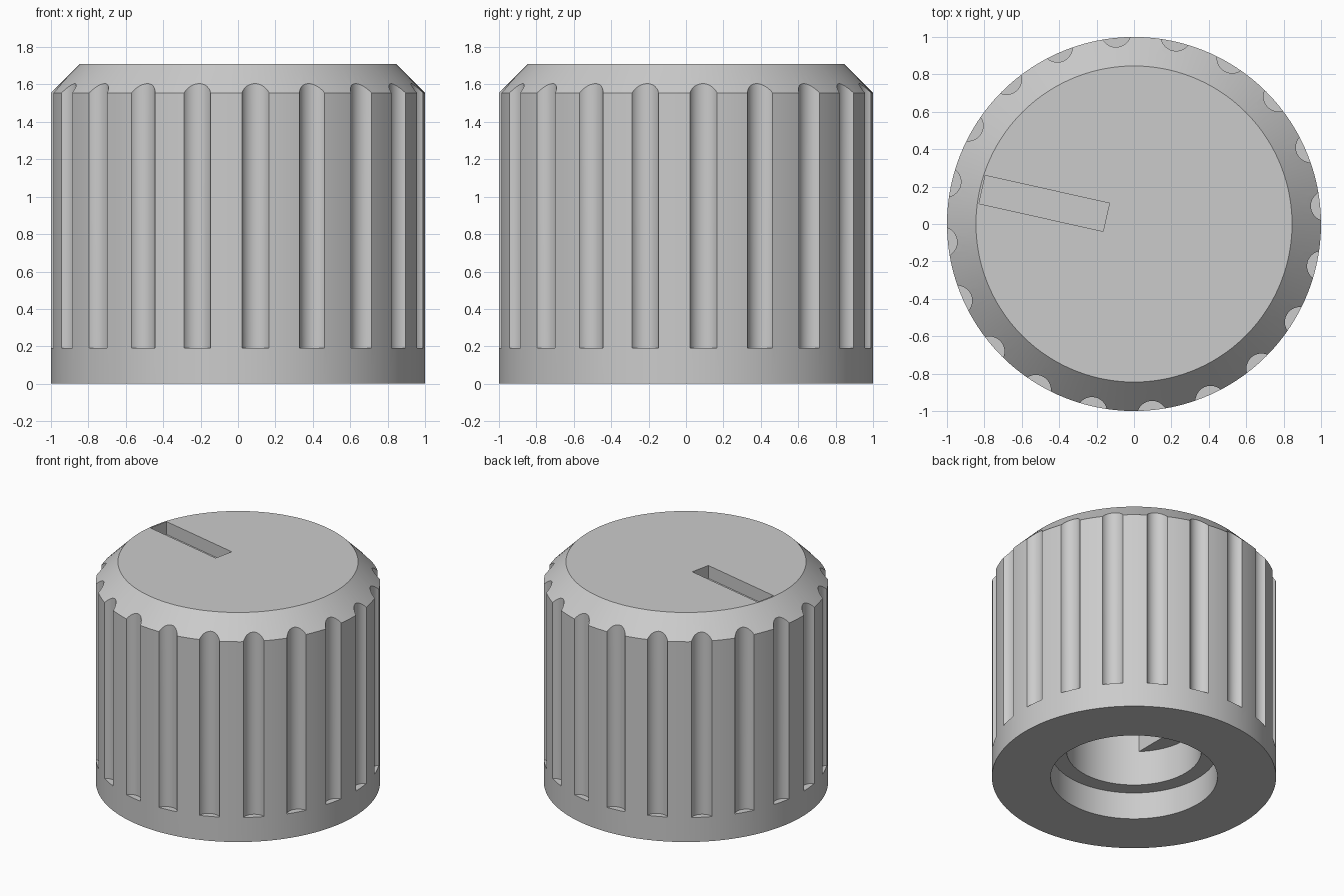
import bpy, bmesh
from math import sin, cos, pi, radians
from mathutils import Matrix, Vector

cube = bpy.data.objects.get("Cube")
if cube:
    bpy.data.objects.remove(cube, do_unlink=True)

grey = bpy.data.materials.new("light grey plastic")
grey.use_nodes = True
COLOUR = (0.6, 0.6, 0.6, 1)
grey.diffuse_color = COLOUR
grey.node_tree.nodes["Principled BSDF"].inputs["Base Color"].default_value = COLOUR


def make_object(name, bm):
    bmesh.ops.recalc_face_normals(bm, faces=bm.faces)
    mesh = bpy.data.meshes.new(name)
    bm.to_mesh(mesh)
    bm.free()
    mesh.materials.append(grey)
    obj = bpy.data.objects.new(name, mesh)
    bpy.context.collection.objects.link(obj)
    return obj


def add_prism(bm, outline, bottom, top):
    """Extrude a flat outline straight up between two heights."""
    face = bm.faces.new([bm.verts.new((x, y, bottom)) for x, y in outline])
    result = bmesh.ops.extrude_face_region(bm, geom=[face])
    moved = [v for v in result["geom"] if isinstance(v, bmesh.types.BMVert)]
    bmesh.ops.translate(bm, verts=moved, vec=(0, 0, top - bottom))


def circle(radius, count, cx=0, cy=0, turn=0):
    return [(cx + radius * cos(turn + 2 * pi * i / count),
             cy + radius * sin(turn + 2 * pi * i / count)) for i in range(count)]


def cut(target, cutter):
    cutter.hide_render = True
    mod = target.modifiers.new("cut", "BOOLEAN")
    mod.operation = "DIFFERENCE"
    mod.solver = "EXACT"
    mod.object = cutter
    bpy.context.view_layer.objects.active = target
    bpy.ops.object.modifier_apply(modifier=mod.name)
    bpy.data.objects.remove(cutter, do_unlink=True)


# Knob body: chamfered outside, stepped bore underneath
SEGMENTS = 120
BORE_TOP = 0.48
profile = [(0, BORE_TOP), (0.474, BORE_TOP), (0.474, 0.21), (0.587, 0.21), (0.587, 0),
           (1, 0), (1, 0.19), (1, 1.555), (0.845, 1.71), (0, 1.71)]
bm = bmesh.new()
verts = [bm.verts.new((r, 0, z)) for r, z in profile]
edges = [bm.edges.new(pair) for pair in zip(verts, verts[1:])]
bmesh.ops.spin(bm, geom=verts + edges, axis=(0, 0, 1), cent=(0, 0, 0),
               angle=2 * pi, steps=SEGMENTS)
bmesh.ops.remove_doubles(bm, verts=bm.verts, dist=0.0001)
knob = make_object("knob_body", bm)

# Grip flutes around the side
FLUTES = 20
bm = bmesh.new()
for i in range(FLUTES):
    a = radians(5.4) + 2 * pi * i / FLUTES
    add_prism(bm, circle(0.081, 32, 1.031 * cos(a), 1.031 * sin(a), a), 0.19, 1.9)
cut(knob, make_object("flute_cutter", bm))

# Pointer slot sunk in the top
bm = bmesh.new()
slot = Matrix.LocRotScale(Vector((-0.48, 0.11, 1.76)), Matrix.Rotation(radians(-12.6), 3, "Z"),
                          Vector((0.68, 0.154, 0.3)))
bmesh.ops.create_cube(bm, size=1, matrix=slot)
cut(knob, make_object("slot_cutter", bm))

# D-shaped shaft socket above the round bore
FLAT = -0.33
bm = bmesh.new()
ring = circle(0.474, SEGMENTS)
limit = (0.474 ** 2 - FLAT ** 2) ** 0.5
arc = sorted((p for p in ring if p[0] > FLAT + 0.005),
             key=lambda p: Vector(p).angle_signed(Vector((1, 0))))
add_prism(bm, [(FLAT, -limit)] + arc + [(FLAT, limit)], BORE_TOP - 0.1, 1.3)
cut(knob, make_object("socket_cutter", bm))

# Smooth round surfaces, crisp edges
bpy.ops.object.select_all(action="DESELECT")
knob.select_set(True)
bpy.context.view_layer.objects.active = knob
bpy.ops.object.shade_smooth_by_angle(angle=radians(30))
